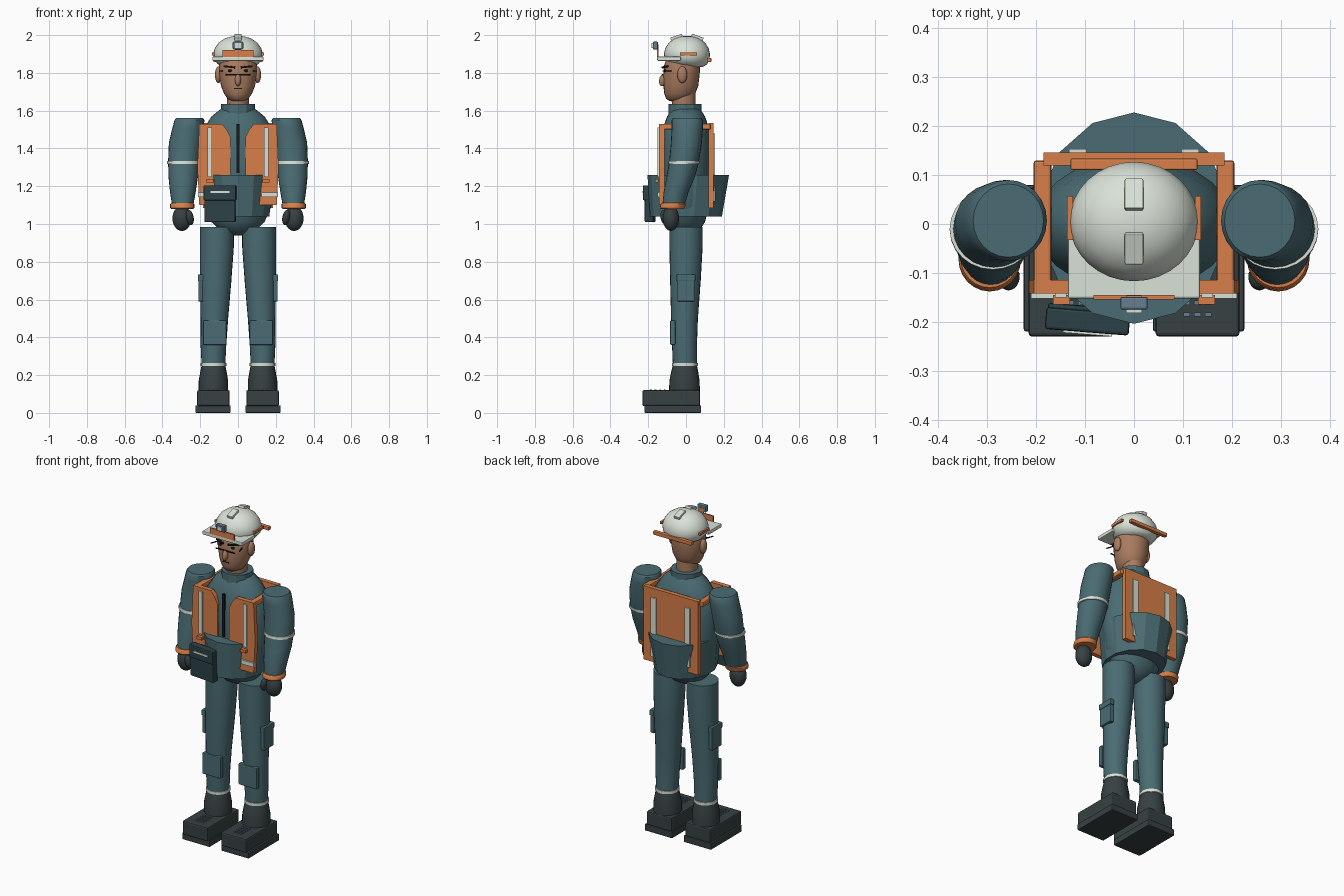
import bpy, bmesh, math
from mathutils import Matrix, Vector

if "Cube" in bpy.data.objects:
    bpy.data.objects.remove(bpy.data.objects["Cube"])


def material(name, r, g, b):
    m = bpy.data.materials.new(name)
    m.use_nodes = True
    m.diffuse_color = (r, g, b, 1)
    m.node_tree.nodes["Principled BSDF"].inputs["Base Color"].default_value = (r, g, b, 1)
    return m


TEAL = material("teal cloth", .068, .15, .172)
ORANGE = material("safety orange", .68, .21, .065)
WHITE = material("off white", .7, .76, .68)
SKIN = material("skin", .4, .2, .115)
DARK = material("charcoal", .038, .052, .056)
POUCH = material("dark teal", .025, .053, .062)
STEEL = material("blue grey", .13, .21, .27)
BLACK = material("black", .008, .009, .01)


def finish(name, bm, mat, smooth=True):
    bmesh.ops.recalc_face_normals(bm, faces=bm.faces[:])
    me = bpy.data.meshes.new(name)
    bm.to_mesh(me)
    bm.free()
    me.materials.append(mat)
    ob = bpy.data.objects.new(name, me)
    bpy.context.collection.objects.link(ob)
    if smooth:
        bpy.ops.object.select_all(action='DESELECT')
        ob.select_set(True)
        bpy.context.view_layer.objects.active = ob
        bpy.ops.object.shade_smooth_by_angle(angle=math.radians(40))
    return ob


def box(name, mat, loc, size, rot=(0, 0, 0), bevel=0):
    bm = bmesh.new()
    bmesh.ops.create_cube(bm, size=1)
    bmesh.ops.scale(bm, vec=size, verts=bm.verts)
    ob = finish(name, bm, mat, False)
    ob.location, ob.rotation_euler = loc, rot
    if bevel:
        mod = ob.modifiers.new("bevel", 'BEVEL')
        mod.width, mod.segments = bevel, 2
    return ob


def ball(name, mat, loc, radii, rot=(0, 0, 0)):
    bm = bmesh.new()
    bmesh.ops.create_uvsphere(bm, u_segments=24, v_segments=14, radius=1)
    bmesh.ops.scale(bm, vec=radii, verts=bm.verts)
    ob = finish(name, bm, mat)
    ob.location, ob.rotation_euler = loc, rot
    return ob


def loft(name, mat, rings, n=24, smooth=True):
    """Skin over stacked ellipses, each given as z, x, y, x radius, y radius."""
    bm = bmesh.new()
    loops = []
    for z, x, y, rx, ry in rings:
        loops.append([bm.verts.new((x + rx * math.sin(math.tau * i / n),
                                    y + ry * math.cos(math.tau * i / n), z)) for i in range(n)])
    for a, b in zip(loops, loops[1:]):
        for i in range(n):
            j = (i + 1) % n
            bm.faces.new((a[i], a[j], b[j], b[i]))
    bm.faces.new(loops[0])
    bm.faces.new(loops[-1])
    return finish(name, bm, mat, smooth)


def plate(name, mat, outline, y0, y1):
    """Upright slab from an x-z outline."""
    bm = bmesh.new()
    front = bm.faces.new([bm.verts.new((x, y0, z)) for x, z in outline])
    ext = bmesh.ops.extrude_face_region(bm, geom=[front])
    bmesh.ops.translate(bm, vec=(0, y1 - y0, 0),
                        verts=[v for v in ext["geom"] if isinstance(v, bmesh.types.BMVert)])
    return finish(name, bm, mat, False)


# Torso, waist pack and collar
loft("torso", TEAL, [(.94, 0, 0, .03, .025), (.965, 0, 0, .09, .07), (1.01, 0, 0, .14, .1),
                     (1.1, 0, 0, .18, .125), (1.25, 0, 0, .2, .135), (1.4, 0, 0, .203, .138),
                     (1.5, 0, 0, .185, .125), (1.57, 0, 0, .14, .1), (1.61, 0, 0, .09, .075)], 28)
loft("waist_pack", TEAL, [(1.04, 0, 0, .17, .19), (1.26, 0, .012, .195, .216)], 14, False)
loft("collar", TEAL, [(1.56, 0, -.005, .09, .088), (1.635, 0, -.005, .09, .088)], 12, False)
box("zip", BLACK, (0, -.137, 1.4), (.014, .012, .26))

# Vest
box("vest_back", ORANGE, (0, .133, 1.31), (.37, .026, .45))
for s, side in ((-1, "right"), (1, "left")):
    outline = [(.04, 1.1), (.04, 1.46), (.06, 1.5), (.085, 1.53),
               (.205, 1.53), (.215, 1.3), (.205, 1.1)]
    plate(side + "_vest_front", ORANGE, [(s * x, z) for x, z in outline], -.142, -.115)
    box(side + "_shoulder_strap", ORANGE, (s * .187, -.005, 1.515), (.037, .27, .03), bevel=.006)
    box(side + "_vest_stripe", WHITE, (s * .15, -.146, 1.38), (.024, .009, .26))
    box(side + "_hem_stripe", WHITE, (s * .168, -.147, 1.155), (.085, .01, .025))
    box(side + "_clip", ORANGE, (s * .148, -.155, 1.23), (.035, .02, .018))
    box(side + "_back_stripe", WHITE, (s * .115, .149, 1.3), (.035, .008, .36))

# Front pouch
turn = (0, 0, -.08)
box("pouch", POUCH, (-.095, -.19, 1.105), (.165, .045, .19), turn, .006)
box("pouch_flap", POUCH, (-.095, -.199, 1.165), (.172, .045, .08), turn, .006)
box("pouch_line", WHITE, (-.095, -.223, 1.17), (.1, .006, .01), turn)

for s, side in ((-1, "right"), (1, "left")):
    # Arms
    loft(side + "_arm", TEAL, [(1.09, s * .293, -.068, .055, .058), (1.17, s * .292, -.052, .068, .066),
                               (1.25, s * .29, -.028, .078, .075), (1.33, s * .287, -.01, .083, .079),
                               (1.43, s * .279, .002, .087, .082), (1.51, s * .264, .007, .083, .083),
                               (1.55, s * .257, .007, .079, .083), (1.56, s * .257, .007, .072, .075)])
    loft(side + "_elbow_band", WHITE, [(1.318, s * .289, -.012, .088, .083),
                                       (1.334, s * .289, -.01, .088, .083)])
    loft(side + "_cuff", ORANGE, [(1.08, s * .295, -.072, .06, .062), (1.085, s * .295, -.072, .064, .066),
                                  (1.105, s * .295, -.068, .064, .066), (1.11, s * .295, -.068, .06, .062)])
    ball(side + "_glove", DARK, (s * .297, -.08, 1.03), (.05, .043, .067))
    ball(side + "_thumb", DARK, (s * .255, -.11, 1.035), (.02, .025, .042), (.2, s * .2, 0))

    # Legs
    loft(side + "_leg", TEAL, [(.24, s * .13, -.005, .062, .064), (.36, s * .13, -.008, .068, .066),
                               (.5, s * .125, -.008, .073, .071), (.7, s * .118, -.003, .083, .081),
                               (.88, s * .112, 0, .09, .088), (.985, s * .112, 0, .09, .088)])
    loft(side + "_ankle_band", WHITE, [(.247, s * .13, -.005, .068, .069),
                                       (.264, s * .13, -.005, .068, .069)])
    box(side + "_knee_pad", TEAL, (s * .123, -.07, .425), (.125, .028, .13), bevel=.006)
    box(side + "_thigh_pocket", TEAL, (s * .197, 0, .655), (.025, .09, .13), bevel=.004)
    box(side + "_pocket_flap", TEAL, (s * .199, 0, .715), (.028, .1, .035), bevel=.004)

    # Boots
    box(side + "_sole", DARK, (s * .132, -.07, .02), (.187, .3, .04), bevel=.005)
    box(side + "_boot", DARK, (s * .13, -.078, .078), (.172, .305, .085), bevel=.008)
    loft(side + "_boot_shaft", DARK, [(.1, s * .13, -.008, .078, .082), (.17, s * .13, -.008, .078, .08),
                                      (.215, s * .13, -.007, .07, .072), (.25, s * .13, -.006, .063, .064)])
    for row in range(4):
        for col in (-1, 0, 1):
            box(side + "_lace", STEEL, (s * .13 + col * .022, -.185 + row * .024, .121), (.014, .009, .008))

# Head and face
loft("neck", SKIN, [(1.58, 0, -.01, .058, .06), (1.7, 0, -.015, .06, .065)])
loft("head", SKIN, [(1.65, 0, -.045, .03, .04), (1.663, 0, -.04, .055, .065), (1.69, 0, -.033, .074, .082),
                    (1.73, 0, -.027, .09, .092), (1.79, 0, -.024, .1, .096), (1.84, 0, -.02, .1, .096),
                    (1.88, 0, -.015, .09, .085)])
ball("nose", SKIN, (0, -.122, 1.762), (.016, .02, .033), (-.2, 0, 0))
box("mouth", BLACK, (0, -.117, 1.718), (.04, .006, .005))
box("glasses_bridge", BLACK, (0, -.124, 1.79), (.13, .005, .006))
for s, side in ((-1, "right"), (1, "left")):
    ball(side + "_ear", SKIN, (s * .104, -.02, 1.79), (.018, .026, .044))
    ball(side + "_eye", BLACK, (s * .042, -.11, 1.812), (.011, .007, .007))
    box(side + "_eyebrow", BLACK, (s * .046, -.11, 1.832), (.062, .014, .009), (0, s * -.1, s * .4))
    box(side + "_glasses_arm", BLACK, (s * .085, -.09, 1.81), (.005, .07, .005), (0, 0, s * .35))

# Helmet
loft("helmet", WHITE, [(1.832, 0, .02, .075, .07), (1.845, 0, .012, .105, .1), (1.87, 0, .006, .127, .118),
                       (1.9, 0, .005, .132, .122), (1.93, 0, .005, .123, .115), (1.96, 0, .005, .102, .096),
                       (1.982, 0, .005, .07, .066), (1.993, 0, .005, .035, .033), (1.995, 0, .005, .01, .01)], 32)
box("helmet_brim", WHITE, (0, -.09, 1.875), (.27, .125, .022), bevel=.004)
box("front_band", ORANGE, (0, -.15, 1.902), (.165, .009, .036))
box("lamp_bracket", ORANGE, (0, -.15, 1.93), (.03, .008, .04))
box("lamp", STEEL, (0, -.162, 1.945), (.056, .026, .04), bevel=.004)
box("lamp_lens", WHITE, (0, -.178, 1.945), (.032, .008, .025))
box("rear_bar", ORANGE, (0, .122, 1.868), (.26, .024, .022), bevel=.004)
for s, side in ((-1, "right"), (1, "left")):
    box(side + "_helmet_strip", ORANGE, (s * .131, .012, 1.9), (.012, .09, .014))
    box("helmet_ridge", WHITE, (0, .005 + s * .055, 1.988), (.038, .065, .018), (s * -.33, 0, 0), .003)
